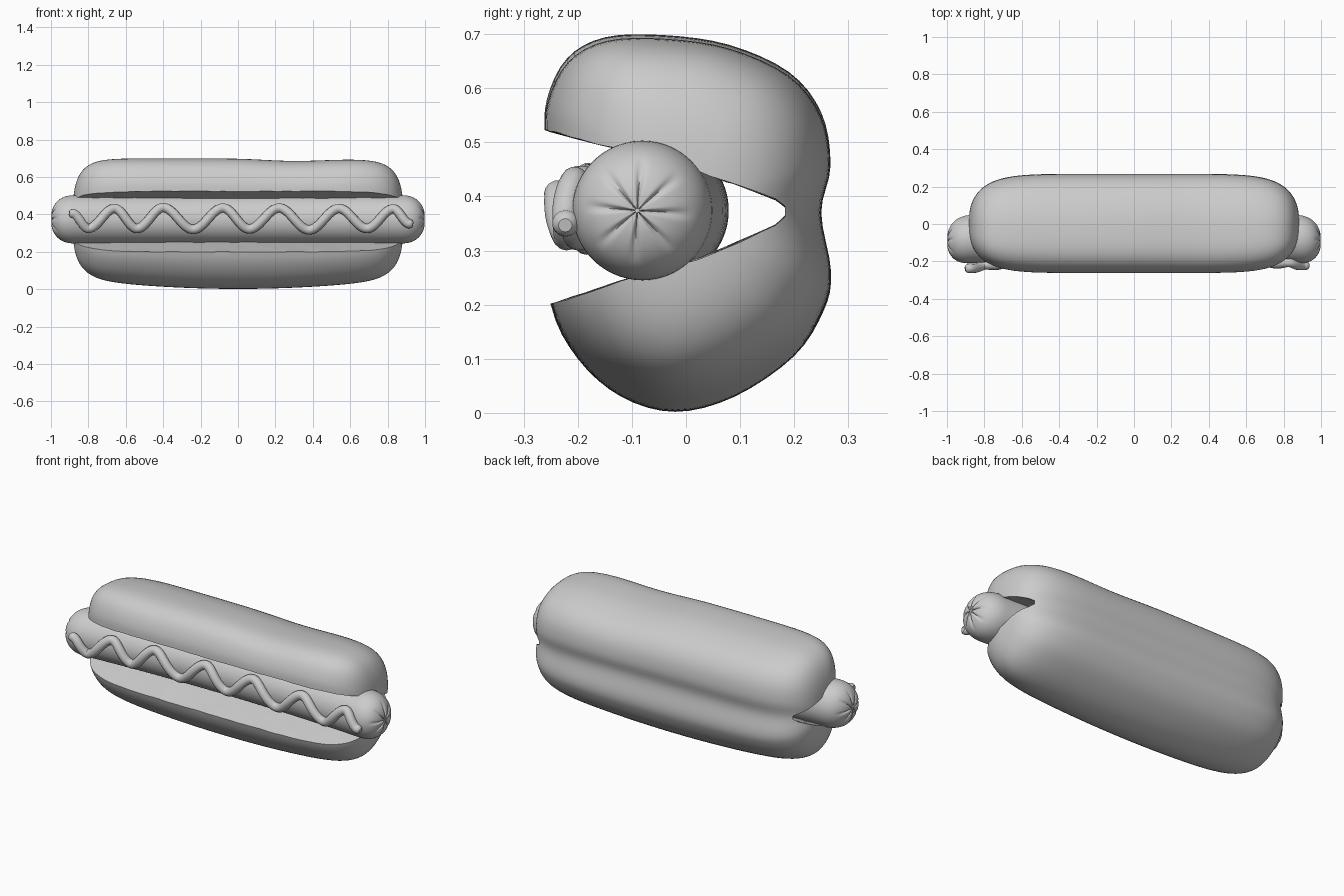
import bpy, bmesh, math
from mathutils import Vector, noise

if "Cube" in bpy.data.objects:
    bpy.data.objects.remove(bpy.data.objects["Cube"])


def loft(name, rings):
    # skin a list of closed rings and cap both ends
    bm = bmesh.new()
    vs = [[bm.verts.new(p) for p in ring] for ring in rings]
    n = len(vs[0])
    for a, b in zip(vs, vs[1:]):
        for i in range(n):
            bm.faces.new((a[i], a[(i + 1) % n], b[(i + 1) % n], b[i]))
    bm.faces.new(vs[0][::-1])
    bm.faces.new(vs[-1])
    bmesh.ops.recalc_face_normals(bm, faces=bm.faces)
    mesh = bpy.data.meshes.new(name)
    bm.to_mesh(mesh)
    bm.free()
    ob = bpy.data.objects.new(name, mesh)
    bpy.context.collection.objects.link(ob)
    return ob


def smooth_loop(pts, steps):
    # closed Catmull-Rom curve through the points
    out, n = [], len(pts)
    for i in range(n):
        a, b, c, d = (Vector(pts[(i + k) % n]) for k in (-1, 0, 1, 2))
        for j in range(steps):
            t = j / steps
            out.append(0.5 * (2 * b + (c - a) * t + (2 * a - 5 * b + 4 * c - d) * t * t
                              + (3 * b - a - 3 * c + d) * t ** 3))
    return out


def shade(ob, angle=40):
    bpy.ops.object.select_all(action='DESELECT')
    ob.select_set(True)
    bpy.context.view_layer.objects.active = ob
    bpy.ops.object.shade_smooth_by_angle(angle=math.radians(angle))


# bun: two-lobed section swept along x with rounded ends
section = smooth_loop([(-0.25, 0.20), (-0.20, 0.10), (-0.12, 0.03), (-0.02, 0.002), (0.09, 0.03),
                       (0.20, 0.105), (0.255, 0.19), (0.268, 0.26), (0.25, 0.37), (0.267, 0.46),
                       (0.25, 0.555), (0.19, 0.63), (0.08, 0.68), (-0.04, 0.698), (-0.15, 0.694),
                       (-0.22, 0.655), (-0.257, 0.58), (-0.262, 0.50), (-0.262, 0.36)], 4)
L, ZC = 0.884, 0.37
rings = []
for k in range(-40, 41):
    u = math.sin(k / 40 * math.pi / 2) * 0.9995
    x = L * u
    sy = (1 - abs(u) ** 7) ** (1 / 2.4)
    sz = (1 - abs(u) ** 12) ** (1 / 3)
    top = 1 - 0.035 * math.exp(-((x - 0.3) / 0.22) ** 2) - 0.02 * max(0, x)
    bottom = 1 - 0.2 * x * x
    rings.append([(x, p.x * sy, ZC + (p.y - ZC) * sz * (top if p.y > ZC else bottom))
                  for p in section])
bun = loft("bun", rings)

# slit cut through the bun, with a slightly crumbly surface
upper = [(-0.40, 0.565), (-0.255, 0.522), (-0.12, 0.487), (0.02, 0.447), (0.10, 0.42),
         (0.165, 0.395), (0.183, 0.382)]
lower = [(0.183, 0.362), (0.165, 0.347), (0.10, 0.317), (0.02, 0.284), (-0.12, 0.243),
         (-0.255, 0.198), (-0.40, 0.15)]
wedge = []
for pts in (upper, lower):
    for a, b in zip(pts, pts[1:]):
        m = 3 if abs(b[0] - a[0]) > 0.07 else 1
        wedge += [(a[0] + (b[0] - a[0]) * j / m, a[1] + (b[1] - a[1]) * j / m) for j in range(m)]
    wedge.append(pts[-1])
slit = loft("slit_cutter", [[(x, y, z + 0.004 * noise.noise(Vector((x * 14, y * 30, z * 9))))
                             for y, z in wedge] for x in (i / 40 for i in range(-40, 41))])
slit.hide_render = True
mod = bun.modifiers.new("slit", 'BOOLEAN')
mod.operation, mod.object, mod.solver = 'DIFFERENCE', slit, 'EXACT'
bpy.context.view_layer.objects.active = bun
bpy.ops.object.modifier_apply(modifier=mod.name)
bpy.data.objects.remove(slit)
shade(bun)

# sausage: gently bowed tube with creased ends
R, SZ = 0.129, 0.374


def bow(x):
    return -0.05 - 0.04 * x * x


stations = []
for i in range(17):                                  # rounded end, tip to body
    a = math.pi / 2 * i / 16
    stations.append((0.87 + 0.13 * math.cos(a) ** 0.85, max(0.004, R * math.sin(a) ** 0.85)))
stations += [(0.87 - 0.087 * i, R) for i in range(1, 10)]
full = stations + [(0, R)] + [(-x, r) for x, r in reversed(stations)]
rings = []
for x, r in full:
    ring = []
    for i in range(96):
        t = 2 * math.pi * i / 96
        groove = 0
        if abs(x) > 0.9:
            fade = max(0, 1 - (r / 0.1) ** 4)
            groove = 0.008 * fade * abs(math.cos(4 * t + 0.3)) ** 14 + 0.004 * max(0, 1 - r / 0.03)
        ring.append((x - math.copysign(groove, x), bow(x) + r * math.cos(t), SZ + r * math.sin(t)))
    rings.append(ring)
shade(loft("sausage", rings), 60)

# sauce: wavy bead lying on the front of the sausage
wave = [(-0.885, 0.405), (-0.80, 0.325), (-0.66, 0.432), (-0.54, 0.325), (-0.40, 0.437),
        (-0.24, 0.32), (-0.08, 0.435), (0.06, 0.322), (0.22, 0.435), (0.38, 0.317),
        (0.54, 0.432), (0.69, 0.325), (0.83, 0.43), (0.918, 0.35)]
path = []
for (x0, z0), (x1, z1) in zip(wave, wave[1:]):
    for j in range(12):
        t = j / 12
        x, z = x0 + (x1 - x0) * t, z0 + (z1 - z0) * (1 - math.cos(math.pi * t)) / 2
        path.append((x, z))
path.append(wave[-1])
path = [Vector((x, bow(x) - math.sqrt(R * R - (z - SZ) ** 2) - 0.012 - 0.02 * max(0, -x - 0.6) / 0.3, z))
        for x, z in path]
cu = bpy.data.curves.new("sauce", 'CURVE')
cu.dimensions = '3D'
cu.bevel_depth, cu.bevel_resolution, cu.use_fill_caps = 0.025, 5, True
sp = cu.splines.new('POLY')
d0, d1 = (path[0] - path[1]).normalized(), (path[-1] - path[-2]).normalized()
ends = [(0.018, 0.5), (0.011, 0.85)]                 # tapered rounded tips
pts = [(path[0] + d0 * d, s) for d, s in ends] + [(p, 1) for p in path]
pts += [(path[-1] + d1 * d, s) for d, s in reversed(ends)]
sp.points.add(len(pts) - 1)
for q, (p, s) in zip(sp.points, pts):
    q.co, q.radius = (*p, 1), s
sp.use_smooth = True
sauce = bpy.data.objects.new("sauce", cu)
bpy.context.collection.objects.link(sauce)
bpy.ops.object.select_all(action='DESELECT')
sauce.select_set(True)
bpy.context.view_layer.objects.active = sauce
bpy.ops.object.convert(target='MESH')
shade(bpy.context.object, 60)
